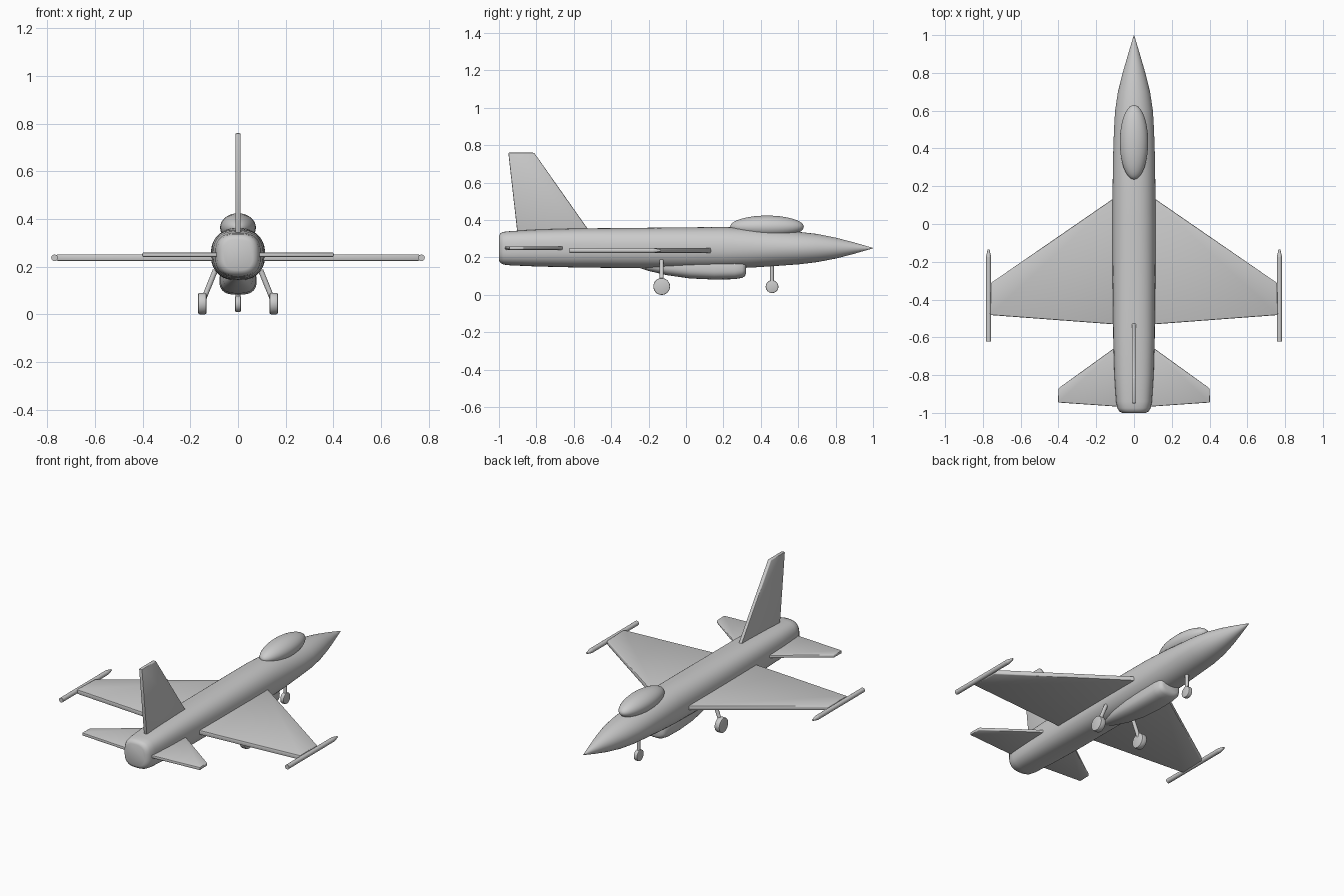
import bpy, bmesh, math
from mathutils import Vector

if "Cube" in bpy.data.objects:
    bpy.data.objects.remove(bpy.data.objects["Cube"])

grey = bpy.data.materials.new("light_grey")
grey.diffuse_color = (0.6, 0.6, 0.6, 1)
grey.use_nodes = True
grey.node_tree.nodes["Principled BSDF"].inputs["Base Color"].default_value = grey.diffuse_color


def finish(name, bm, angle=40, bevel=0):
    bmesh.ops.recalc_face_normals(bm, faces=bm.faces)
    me = bpy.data.meshes.new(name)
    bm.to_mesh(me)
    bm.free()
    ob = bpy.data.objects.new(name, me)
    bpy.context.collection.objects.link(ob)
    me.materials.append(grey)
    bpy.ops.object.select_all(action='DESELECT')
    ob.select_set(True)
    bpy.context.view_layer.objects.active = ob
    if bevel:
        m = ob.modifiers.new("bevel", 'BEVEL')
        m.width, m.segments, m.limit_method = bevel, 2, 'ANGLE'
        bpy.ops.object.modifier_apply(modifier="bevel")
    bpy.ops.object.shade_smooth_by_angle(angle=math.radians(angle))
    return ob


def loft(name, sections, n=48):
    """Skin superellipse sections (y, half width, bottom, top, exponent)."""
    bm = bmesh.new()
    rings = []
    for y, w, lo, hi, e in sections:
        ring = []
        for i in range(n):
            a = 2 * math.pi * i / n
            c, s = math.cos(a), math.sin(a)
            ring.append(bm.verts.new((
                w * math.copysign(abs(c) ** (2 / e), c), y,
                (lo + hi) / 2 + (hi - lo) / 2 * math.copysign(abs(s) ** (2 / e), s))))
        rings.append(ring)
    for a, b in zip(rings, rings[1:]):
        for i in range(n):
            bm.faces.new((a[i], a[(i + 1) % n], b[(i + 1) % n], b[i]))
    bm.faces.new(rings[0])
    bm.faces.new(rings[-1])
    return finish(name, bm, 60)


def slab(name, points, offset, bevel):
    """Flat plate: outline points extruded by the offset vector."""
    bm = bmesh.new()
    f = bm.faces.new([bm.verts.new(p) for p in points])
    r = bmesh.ops.extrude_face_region(bm, geom=[f])
    bmesh.ops.translate(bm, vec=offset, verts=[v for v in r["geom"] if isinstance(v, bmesh.types.BMVert)])
    return finish(name, bm, 40, bevel)


def rod(name, a, b, r1, r2=None, n=24, bevel=0):
    a, b = Vector(a), Vector(b)
    bm = bmesh.new()
    bmesh.ops.create_cone(bm, cap_ends=True, segments=n, radius1=r1,
                          radius2=r1 if r2 is None else r2, depth=(b - a).length)
    q = (b - a).to_track_quat('Z', 'Y')
    for v in bm.verts:
        v.co = q @ v.co + (a + b) / 2
    return finish(name, bm, 40, bevel)


# Fuselage with blunt tail and pointed nose
loft("fuselage", [
    (-1.0, 0.062, 0.185, 0.315, 2.8), (-0.992, 0.078, 0.17, 0.33, 2.8),
    (-0.975, 0.088, 0.162, 0.337, 2.8), (-0.94, 0.095, 0.158, 0.341, 2.8),
    (-0.8, 0.104, 0.152, 0.349, 2.7), (-0.6, 0.11, 0.147, 0.355, 2.6),
    (-0.3, 0.113, 0.143, 0.358, 2.4), (0.0, 0.114, 0.141, 0.361, 2.3),
    (0.2, 0.113, 0.141, 0.363, 2.2), (0.35, 0.111, 0.146, 0.357, 2.1),
    (0.5, 0.106, 0.156, 0.345, 2), (0.6, 0.1, 0.163, 0.337, 2),
    (0.7, 0.085, 0.175, 0.326, 2), (0.8, 0.06, 0.194, 0.306, 2),
    (0.9, 0.031, 0.22, 0.28, 2), (1.0, 0.001, 0.249, 0.251, 2)])

# Belly air intake
loft("air_intake", [
    (-0.26, 0.02, 0.148, 0.19, 2.3), (-0.2, 0.042, 0.128, 0.2, 2.3),
    (-0.1, 0.062, 0.105, 0.2, 2.5), (0.02, 0.074, 0.088, 0.2, 2.6),
    (0.15, 0.078, 0.082, 0.2, 2.7), (0.26, 0.077, 0.084, 0.2, 2.7),
    (0.3, 0.073, 0.091, 0.195, 2.7), (0.315, 0.064, 0.1, 0.188, 2.7),
    (0.32, 0.052, 0.112, 0.18, 2.7)])

# Canopy bubble
bm = bmesh.new()
bmesh.ops.create_uvsphere(bm, u_segments=40, v_segments=24, radius=1)
for v in bm.verts:
    v.co = Vector((v.co.x * 0.075, v.co.y * 0.197 + 0.433, v.co.z * 0.06 + 0.364))
finish("canopy", bm, 180)

# Tail fin
slab("tail_fin", [(-0.011, -0.488, 0.3), (-0.011, -0.812, 0.76),
                  (-0.011, -0.95, 0.76), (-0.011, -0.898, 0.3)], (0.022, 0, 0), 0.005)

# Mirrored parts
for side, s in (("left", -1), ("right", 1)):
    slab(side + "_wing", [(s * x, y, 0.224) for x, y in
         ((0.08, 0.155), (0.757, -0.312), (0.762, -0.482), (0.08, -0.533))], (0, 0, 0.028), 0.006)
    slab(side + "_tailplane", [(s * x, y, 0.241) for x, y in
         ((0.07, -0.632), (0.4, -0.87), (0.402, -0.945), (0.07, -0.968))], (0, 0, 0.018), 0.005)
    # Wingtip rail with tapered tip
    x = s * 0.77
    rod(side + "_wingtip_rail", (x, -0.622, 0.237), (x, -0.175, 0.237), 0.014)
    rod(side + "_rail_tip", (x, -0.175, 0.237), (x, -0.135, 0.237), 0.014, 0.005)
    # Main landing gear
    rod(side + "_main_strut", (s * 0.095, -0.13, 0.185), (s * 0.15, -0.13, 0.05), 0.011)
    rod(side + "_main_wheel", (s * 0.133, -0.13, 0.045), (s * 0.167, -0.13, 0.045), 0.045, n=32, bevel=0.005)

# Nose landing gear
rod("nose_strut", (0, 0.46, 0.18), (0, 0.46, 0.045), 0.01)
rod("nose_wheel", (-0.012, 0.46, 0.044), (0.012, 0.46, 0.044), 0.034, n=32, bevel=0.004)
